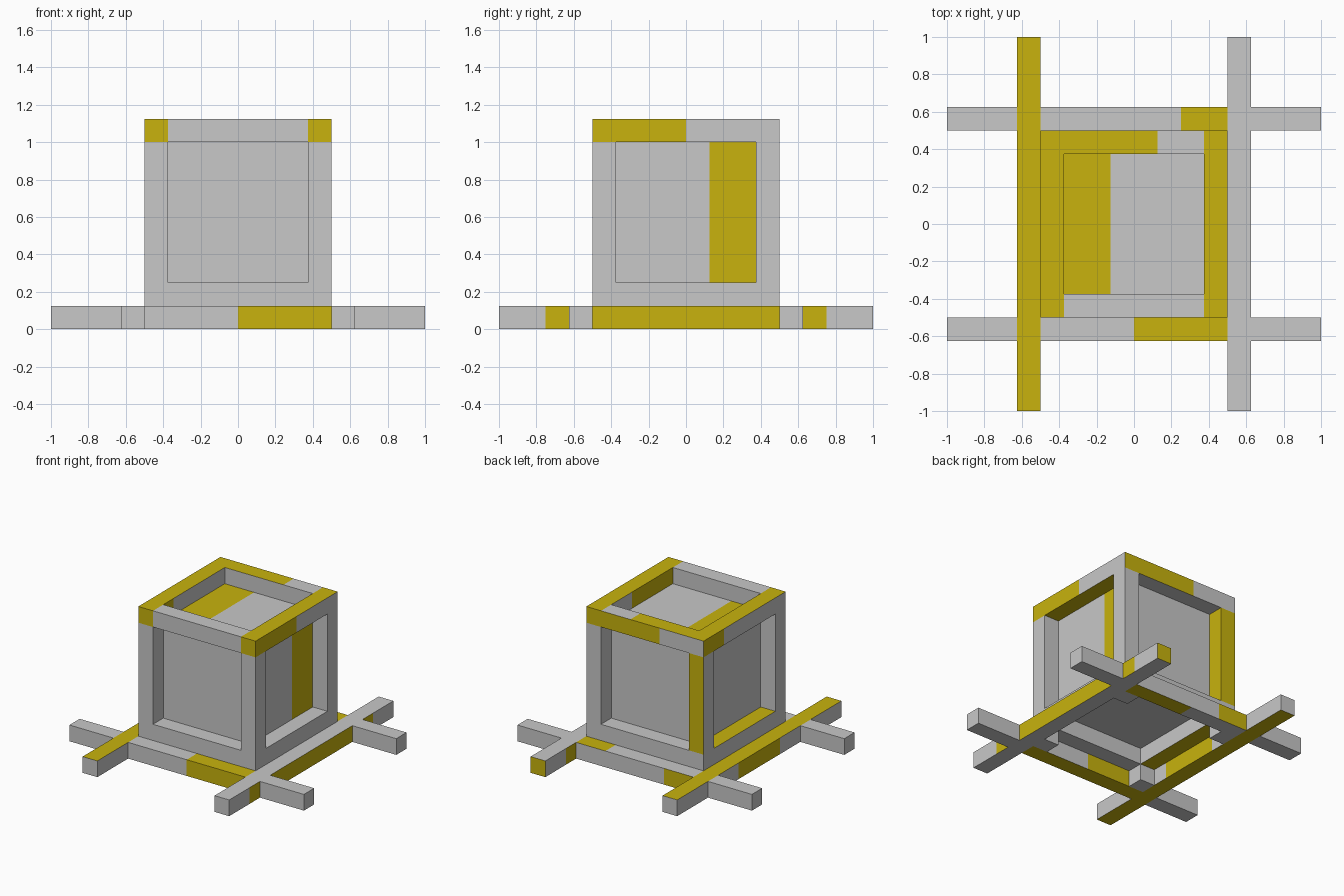
import bpy, bmesh
from mathutils import Vector

if "Cube" in bpy.data.objects:
    bpy.data.objects.remove(bpy.data.objects["Cube"])

T = 0.125          # bar thickness
H = 0.5            # half width of the cage
I = H - T          # half width of the core
O = H + T          # outer side of the base beams
TOP = 1.125


def material(name, rgb):
    m = bpy.data.materials.new(name)
    m.diffuse_color = (*rgb, 1)
    m.use_nodes = True
    m.node_tree.nodes["Principled BSDF"].inputs["Base Color"].default_value = m.diffuse_color
    return m


GREY = material("light_grey", (0.58, 0.58, 0.58))
YELLOW = material("mustard_yellow", (0.58, 0.45, 0.004))

# Yellow patches: facing direction, lower corner, upper corner
X, Y, Z = Vector((1, 0, 0)), Vector((0, 1, 0)), Vector((0, 0, 1))
PATCHES = [
    # base beams running front to back
    (Z, (-O, -1, T), (-H, 1, T)),
    (-Z, (-O, -1, 0), (-H, 1, 0)),
    (X, (-H, -.25, 0), (-H, .25, T)),
    (-X, (-O, -.25, 0), (-O, .25, T)),
    (X, (O, -.75, 0), (O, .75, T)),
    (-X, (H, -.75, 0), (H, .75, T)),
    (Y, (H, 1, 0), (O, 1, T)),
    # base beams running side to side
    (Z, (0, -O, T), (H, -H, T)),
    (-Y, (0, -O, 0), (H, -O, T)),
    (Y, (-H, -H, 0), (0, -H, T)),
    (-Z, (-H, -O, 0), (H, -H, 0)),
    (Z, (.25, H, T), (H, O, T)),
    (Y, (-H, O, 0), (-.25, O, T)),
    (-Z, (0, H, 0), (H, O, 0)),
    # cage, top faces
    (Z, (-H, -H, TOP), (-I, H, TOP)),
    (Z, (I, -H, TOP), (H, H, TOP)),
    (Z, (-I, I, TOP), (.125, H, TOP)),
    # cage, outer faces of the top rim
    (-Y, (-H, -H, 1), (-I, -H, TOP)),
    (-Y, (I, -H, 1), (H, -H, TOP)),
    (X, (H, -H, 1), (H, 0, TOP)),
    (Y, (-.125, H, 1), (H, H, TOP)),
    (-X, (-H, .25, 1), (-H, H, TOP)),
    # cage, recess walls
    (X, (-I, -I, 1), (-I, -.25, TOP)),
    (-X, (I, -I, 1), (I, .125, TOP)),
    (-Z, (I, -I, 1), (H, I, 1)),
    (Z, (-H, -I, .25), (-I, I, .25)),
    (-Z, (-H, -I, T), (-I, I, T)),
    # back left post
    (Y, (-H, H, .25), (-I, H, 1)),
    (X, (-I, I, .25), (-I, H, 1)),
    # core panels
    (Z, (-I, -I, 1), (-.125, I, 1)),
    (X, (I, .125, .25), (I, I, 1)),
]


def part(name, boxes):
    """One object made of boxes, cut and coloured along the patches."""
    mesh = bpy.data.meshes.new(name)
    for m in (GREY, YELLOW):
        mesh.materials.append(m)
    whole = bmesh.new()
    for lo, hi in boxes:
        bm = bmesh.new()
        bmesh.ops.create_cube(bm, size=1)
        for v in bm.verts:
            v.co = [hi[i] if v.co[i] > 0 else lo[i] for i in range(3)]
        mine = [p for p in PATCHES if all(
            p[1][i] <= hi[i] + 1e-4 and p[2][i] >= lo[i] - 1e-4 for i in range(3))]
        # cut along the patch borders
        for n, a, b in mine:
            for i in range(3):
                if abs(n[i]) > .5:
                    continue
                for c in (a[i], b[i]):
                    if lo[i] + 1e-4 < c < hi[i] - 1e-4:
                        axis = (X, Y, Z)[i]
                        bmesh.ops.bisect_plane(
                            bm, geom=bm.verts[:] + bm.edges[:] + bm.faces[:],
                            dist=1e-5, plane_co=axis * c, plane_no=axis)
        bm.normal_update()
        # colour the faces inside a patch
        for f in bm.faces:
            c = f.calc_center_median()
            f.material_index = int(any(
                f.normal.dot(n) > .9 and
                all(a[i] - 1e-4 <= c[i] <= b[i] + 1e-4 for i in range(3))
                for n, a, b in mine))
        tmp = bpy.data.meshes.new("tmp")
        bm.to_mesh(tmp)
        bm.free()
        whole.from_mesh(tmp)
        bpy.data.meshes.remove(tmp)
    whole.to_mesh(mesh)
    whole.free()
    ob = bpy.data.objects.new(name, mesh)
    bpy.context.collection.objects.link(ob)


# Crossed base beams; the side-to-side ones are split at the crossings
for side, x in (("left", -O), ("right", H)):
    part(side + "_base_beam", [((x, -1, 0), (x + T, 1, T))])
for side, y in (("front", -O), ("back", H)):
    part(side + "_base_beam", [((a, y, 0), (b, y + T, T))
                               for a, b in ((-1, -O), (-H, H), (O, 1))])

# Corner posts
for sy, y in (("front", -H), ("back", I)):
    for sx, x in (("left", -H), ("right", I)):
        part(f"{sy}_{sx}_post", [((x, y, 0), (x + T, y + T, TOP))])

# Top and bottom rims between the posts
for level, z in (("bottom", T), ("top", 1.0)):
    for side, y in (("front", -H), ("back", I)):
        part(f"{level}_{side}_rail", [((-I, y, z), (I, y + T, z + T))])
    for side, x in (("left", -H), ("right", I)):
        part(f"{level}_{side}_rail", [((x, -I, z), (x + T, I, z + T))])

# Recessed core block
part("core_block", [((-I, -I, 2 * T), (I, I, 1.0))])
